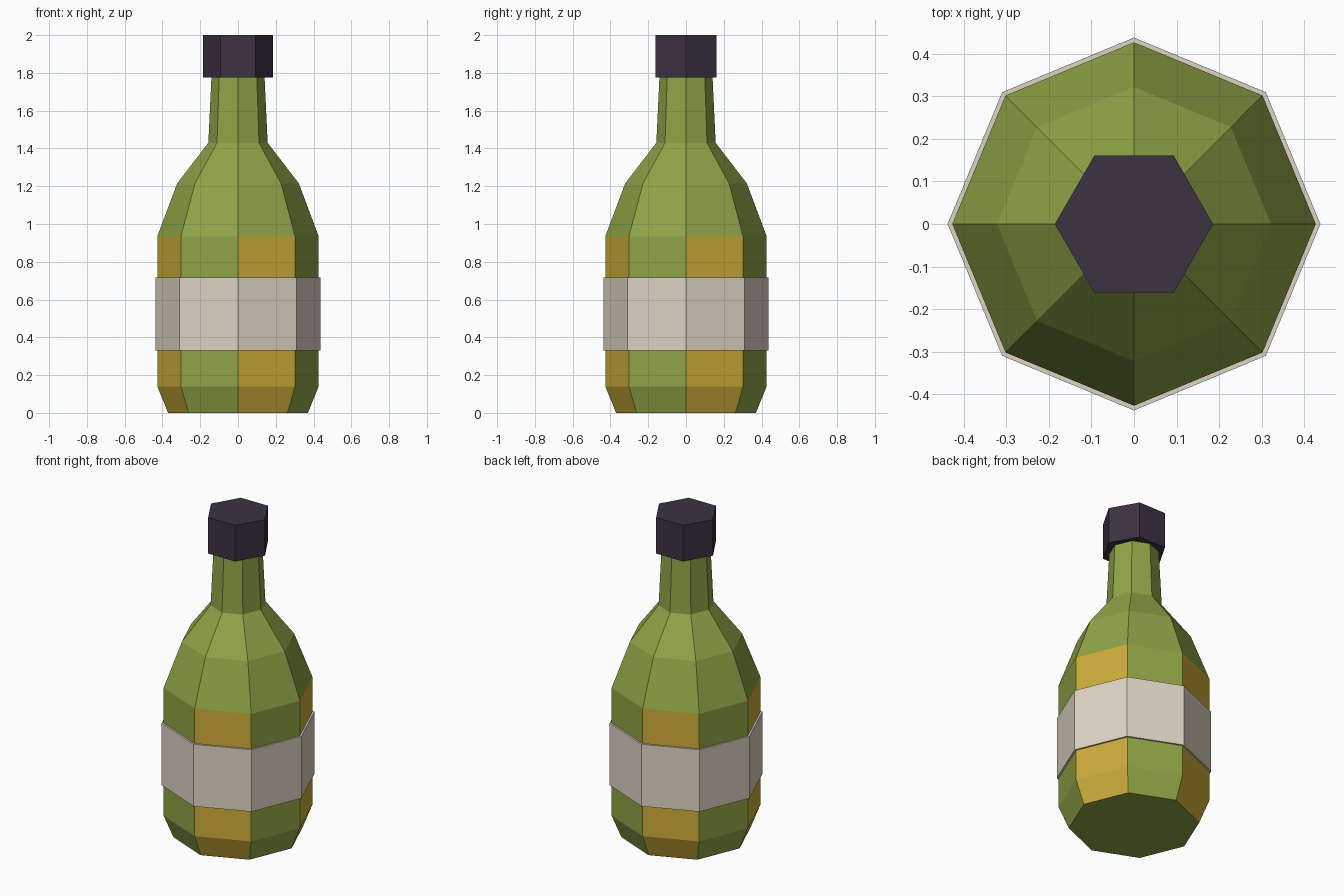
import bpy, bmesh, math

if "Cube" in bpy.data.objects:
    bpy.data.objects.remove(bpy.data.objects["Cube"])


def material(name, rgb):
    m = bpy.data.materials.new(name)
    m.diffuse_color = (*rgb, 1.0)
    m.use_nodes = True
    m.node_tree.nodes["Principled BSDF"].inputs["Base Color"].default_value = m.diffuse_color
    return m


green = material("green glass", (0.271, 0.376, 0.061))
yellow = material("amber panel", (0.617, 0.418, 0.040))
beige = material("label beige", (0.723, 0.658, 0.546))
dark = material("cap dark", (0.045, 0.032, 0.053))


def lathe(name, profile, sides, mats, closed_ends=True, rule=None):
    """Flat-sided turned shape from (radius, height) pairs; rule(side, row) picks the material."""
    bm = bmesh.new()
    rings = []
    for r, z in profile:
        angles = [2 * math.pi * k / sides for k in range(sides)]
        rings.append([bm.verts.new((r * math.cos(a), r * math.sin(a), z)) for a in angles])
    for row, (low, high) in enumerate(zip(rings, rings[1:])):
        for k in range(sides):
            n = (k + 1) % sides
            face = bm.faces.new((low[k], low[n], high[n], high[k]))
            face.material_index = rule(k, row) if rule else 0
    if closed_ends:
        bm.faces.new(rings[0][::-1])
        bm.faces.new(rings[-1])
    mesh = bpy.data.meshes.new(name)
    bm.to_mesh(mesh)
    bm.free()
    for m in mats:
        mesh.materials.append(m)
    obj = bpy.data.objects.new(name, mesh)
    bpy.context.collection.objects.link(obj)
    return obj


# Bottle: eight sides, every second lower panel is amber
lathe("bottle",
      [(0.37, 0.0), (0.427, 0.14), (0.427, 0.935), (0.322, 1.215), (0.157, 1.43), (0.14, 1.79)],
      8, [green, yellow],
      rule=lambda side, row: 1 if row < 2 and side % 2 == 0 else 0)

# Label: thin band wrapped around the body
lathe("label", [(0.424, 0.33), (0.438, 0.33), (0.438, 0.717), (0.424, 0.717)],
      8, [beige], closed_ends=False)

# Cap: six-sided block over the neck
lathe("cap", [(0.186, 1.775), (0.186, 2.0)], 6, [dark])
